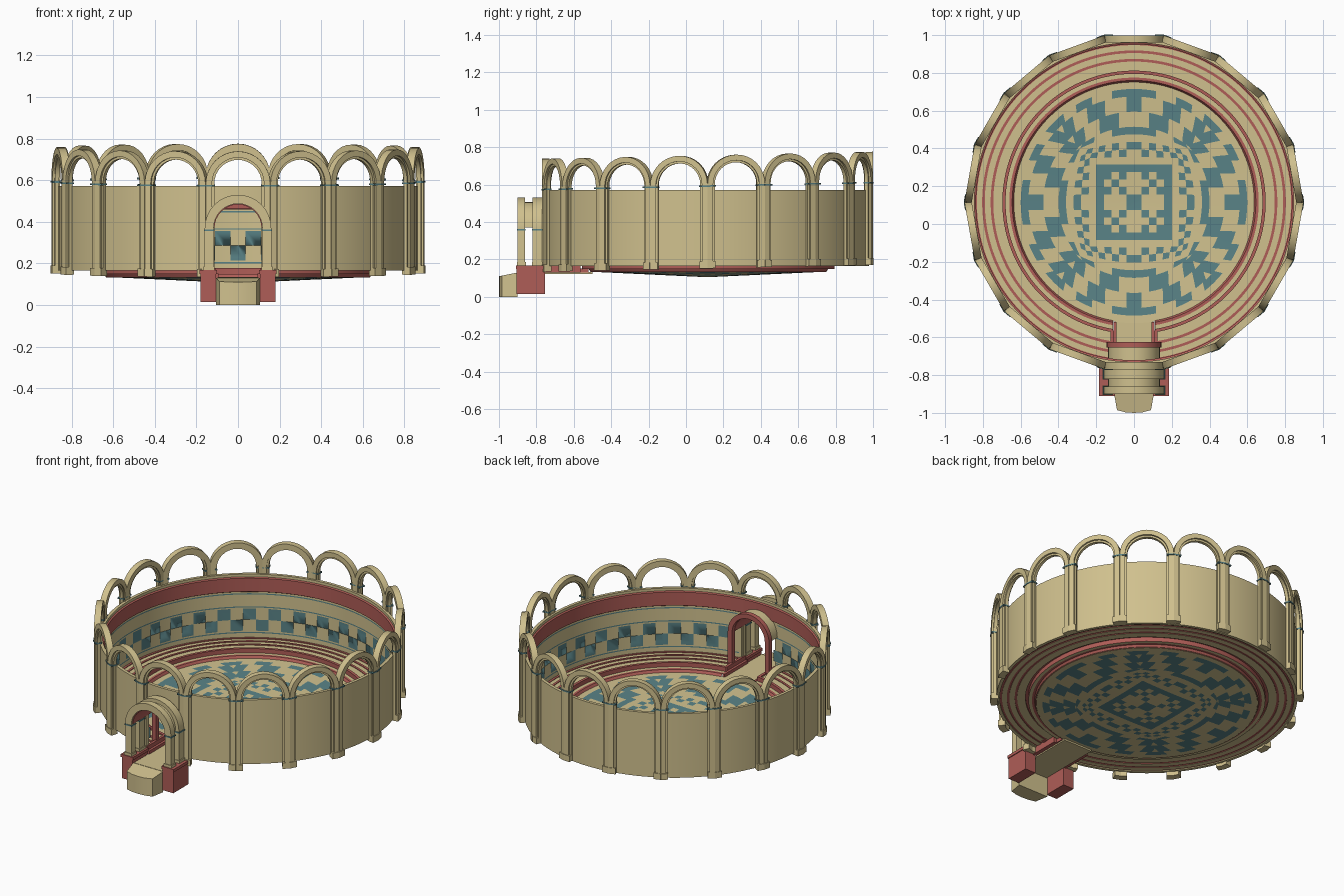
import bpy, bmesh
from math import sin, cos, asin, pi, hypot, radians

if "Cube" in bpy.data.objects:
    bpy.data.objects.remove(bpy.data.objects["Cube"])

CY = 0.115  # arena centre in y


def material(name, rgb):
    m = bpy.data.materials.new(name)
    m.diffuse_color = (*rgb, 1)
    m.use_nodes = True
    m.node_tree.nodes["Principled BSDF"].inputs["Base Color"].default_value = m.diffuse_color
    return m


MATS = [material("sand", (.63, .53, .27)), material("red", (.43, .11, .095)),
        material("teal", (.10, .225, .24))]
SAND, RED, TEAL = 0, 1, 2


class Part:
    """Collects coloured faces and turns them into one object."""
    def __init__(self, name):
        self.name, self.v, self.f, self.m = name, [], [], []

    def add(self, verts, faces, mats):
        n = len(self.v)
        self.v += verts
        self.f += [tuple(i + n for i in f) for f in faces]
        self.m += mats if isinstance(mats, list) else [mats] * len(faces)
        return self

    def build(self):
        me = bpy.data.meshes.new(self.name)
        me.from_pydata(self.v, [], self.f)
        for m in MATS:
            me.materials.append(m)
        for p, i in zip(me.polygons, self.m):
            p.material_index = i
        bm = bmesh.new()
        bm.from_mesh(me)
        bmesh.ops.remove_doubles(bm, verts=bm.verts, dist=1e-5)
        bmesh.ops.recalc_face_normals(bm, faces=bm.faces)
        bm.to_mesh(me)
        bm.free()
        ob = bpy.data.objects.new(self.name, me)
        bpy.context.collection.objects.link(ob)
        return ob


def polar(r, t, z):
    return (r * sin(t), CY - r * cos(t), z)


def ring(part, profile, mats, gap=0, closed=False, n=144):
    """Sweep an (r, z) profile round the arena, leaving a straight-sided gap at the front."""
    k = len(profile)
    verts = []
    for i in range(n + 1):
        for r, z in profile:
            g = asin(gap / r)
            verts.append(polar(r, g + (2 * pi - 2 * g) * i / n, z))
    faces, fm = [], []
    for i in range(n):
        for j in range(k if closed else k - 1):
            a, b = i * k + j, i * k + (j + 1) % k
            faces.append((a, b, b + k, a + k))
            fm.append(mats[j] if isinstance(mats, list) else mats)
    return part.add(verts, faces, fm)


def arch(part, wo, wi, z0, spring, d0, d1, place, mat, seg=16):
    """Square-section arch with two legs; place maps local x, depth, z to the world."""
    path = [(1, 0, z0)] if z0 < spring else []
    path += [(cos(pi * i / seg), sin(pi * i / seg), spring) for i in range(seg + 1)]
    path += [(-1, 0, z0)] if z0 < spring else []
    verts = []
    for c, s, z in path:
        for w, d in ((wo, d0), (wo, d1), (wi, d1), (wi, d0)):
            verts.append(place(c * w, d, z + s * w))
    faces = [(4*i+j, 4*i+(j+1) % 4, 4*i+4+(j+1) % 4, 4*i+4+j)
             for i in range(len(path) - 1) for j in range(4)]
    e = 4 * len(path) - 4
    faces += [(0, 1, 2, 3), (e, e + 1, e + 2, e + 3)]
    part.add(verts, faces, mat)


def box(part, x0, x1, y0, y1, z0, z1, mat, place=lambda x, y, z: (x, y, z)):
    verts = [place(x, y, z) for z in (z0, z1) for x, y in ((x0, y0), (x1, y0), (x1, y1), (x0, y1))]
    part.add(verts, [(0, 1, 2, 3), (4, 5, 6, 7), (0, 1, 5, 4), (1, 2, 6, 5), (2, 3, 7, 6), (3, 0, 4, 7)], mat)


def mirrored(part, x0, x1, *rest):
    box(part, x0, x1, *rest)
    box(part, -x1, -x0, *rest)


# Mosaic floor: square grid that rounds off to a disc, sagging to the middle
N, R = 16, 0.64
floor = Part("mosaic_floor")


def floor_point(i, j):
    u, v = i / N, j / N
    s = max(abs(u), abs(v))
    t = min(1, max(0, (s - .35) / .3))
    k = (1 - t + t * s / hypot(u, v)) if s else 1
    x, y = u * k * R, v * k * R
    return (x, CY + y, .105 + .03 * min(1, hypot(x, y) / R))


def teal_cell(i, j):
    a, b = int(abs(i + .5)), int(abs(j + .5))
    m, n = max(a, b), min(a, b)
    if m > 14 or m == 8:
        return False
    if m > 8:
        return (m // 2 * 2 - n) % 6 < 3
    if m > 5:
        return m == 6 if n % 2 else m == 7
    if m > 2:
        return m == 4 or (m == 3 and n % 2 == 1)
    return m == n


for i in range(-N, N):
    for j in range(-N, N):
        quad = [floor_point(i + a, j + b) for a, b in ((0, 0), (1, 0), (1, 1), (0, 1))]
        floor.add(quad, [(0, 1, 2, 3)], TEAL if teal_cell(i, j) else SAND)
floor.build()

# Red kerb steps and striped stand floor
profile = [(.635, .133), (.645, .15), (.66, .15), (.68, .15), (.68, .177), (.697, .177), (.697, .168)]
colours = [RED, RED, SAND, RED, RED, RED]
for r in (.745, .79, .832):
    profile += [(r, .168), (r, .172), (r + .014, .172), (r + .014, .168)]
    colours += [SAND, RED, RED, RED]
profile.append((.85, .168))
ring(Part("stand_floor"), profile, colours + [SAND], gap=.11).build()

# Outer wall with arched doorway cut through
wall = ring(Part("arena_wall"), [(.845, .166), (.864, .166), (.864, .572), (.845, .572)], SAND, closed=True).build()
outline = [(.117, .1)] + [(.117 * cos(pi * i / 16), .37 + .117 * sin(pi * i / 16)) for i in range(17)] + [(-.117, .1)]
k = len(outline)
cutter = Part("doorway_cutter").add(
    [(x, y, z) for y in (-.95, -.5) for x, z in outline],
    [tuple(range(k)), tuple(range(k, 2 * k))] + [(i, (i + 1) % k, k + (i + 1) % k, k + i) for i in range(k)],
    SAND).build()
cutter.hide_render = True
mod = wall.modifiers.new("doorway", 'BOOLEAN')
mod.operation, mod.object, mod.solver = 'DIFFERENCE', cutter, 'EXACT'
bpy.context.view_layer.objects.active = wall
bpy.ops.object.modifier_apply(modifier="doorway")
bpy.data.objects.remove(cutter)

# Inner wall decoration: red cornice, teal lines, checker frieze
trim = Part("wall_trim")
ring(trim, [(.845, .46), (.836, .465), (.836, .55), (.845, .555)], RED)
ring(trim, [(.842, .445), (.842, .452)], TEAL, gap=.14)
for z in (.2, .362):
    ring(trim, [(.842, z), (.842, z + .007)], TEAL, gap=.13)
trim.build()
checker = Part("checker_frieze")
for c in range(2, 70):
    z = .215 if c % 2 else .285
    a, b = radians(c * 5 + 2.5), radians(c * 5 + 7.5)
    checker.add([polar(.842, a, z), polar(.842, b, z), polar(.842, b, z + .07), polar(.842, a, z + .07)],
                [(0, 1, 2, 3)], TEAL)
checker.build()

# Ring of 18 arches, leaning up slightly toward the back
arcade = Part("arcade")
for s in range(18):
    t = radians(20 * s)

    def place(x, d, z, t=t):
        wx, wy = x * cos(t) + d * sin(t), CY + x * sin(t) - d * cos(t)
        return (wx, wy, z + .021 * (wy - .1))

    arch(arcade, .155, .125, .155, .602, .846, .884, place, SAND)
    arch(arcade, .126, .114, .175, .602, .853, .873, place, SAND)
    for x in (-.135, .135):
        box(arcade, x - .0235, x + .0205 if x > 0 else x + .0235, .846, .887, .588, .596, TEAL, place)
        box(arcade, x - .021, x + .021, .846, .888, .152, .19, SAND, place)
arcade.build()

# Entrance gate: two arches, linking vault, red inner arch
gate = Part("entrance_gate")
same = lambda x, y, z: (x, y, z)
for y0, y1 in ((-.9, -.86), (-.82, -.77)):
    arch(gate, .16, .117, .165, .37, y0, y1, same, SAND)
    mirrored(gate, .113, .164, y0 - .003, y1 + .003, .356, .364, TEAL)
    mirrored(gate, .112, .166, y0 - .004, y1 + .004, .165, .185, SAND)
arch(gate, .137, .119, .37, .37, -.86, -.65, same, SAND)
arch(gate, .119, .113, .37, .37, -.89, -.65, same, RED)
arch(gate, .145, .115, .165, .37, -.655, -.625, same, RED)
gate.build()

# Red plinths and corridor kerbs
plinth = Part("gate_plinths")
mirrored(plinth, .105, .18, -.905, -.755, .015, .15, RED)
mirrored(plinth, .1, .185, -.91, -.75, .15, .168, RED)
plinth.build()
kerb = Part("corridor_kerbs")
mirrored(kerb, .108, .125, -.755, -.565, .13, .177, RED)
mirrored(kerb, .093, .108, -.755, -.52, .13, .152, RED)
kerb.build()

# Entrance walkway and front step
path = Part("entrance_path")
box(path, -.1, .1, -.9, -.5, .122, .132, SAND)
pts = [(-.105, -.9), (-.09, -.985), (-.045, -.997), (0, -1), (.045, -.997), (.09, -.985), (.105, -.9)]
n = len(pts)
path.add([(x, y, 0) for x, y in pts] + [(x, y, .13 + .2 * (y + .9)) for x, y in pts],
         [tuple(range(n)), tuple(range(n, 2 * n))] + [(i, (i + 1) % n, n + (i + 1) % n, n + i) for i in range(n)], SAND)
path.build()

# Smooth curved surfaces, keep corners crisp
for ob in bpy.context.scene.objects:
    ob.select_set(True)
bpy.ops.object.shade_smooth_by_angle(angle=radians(30))
